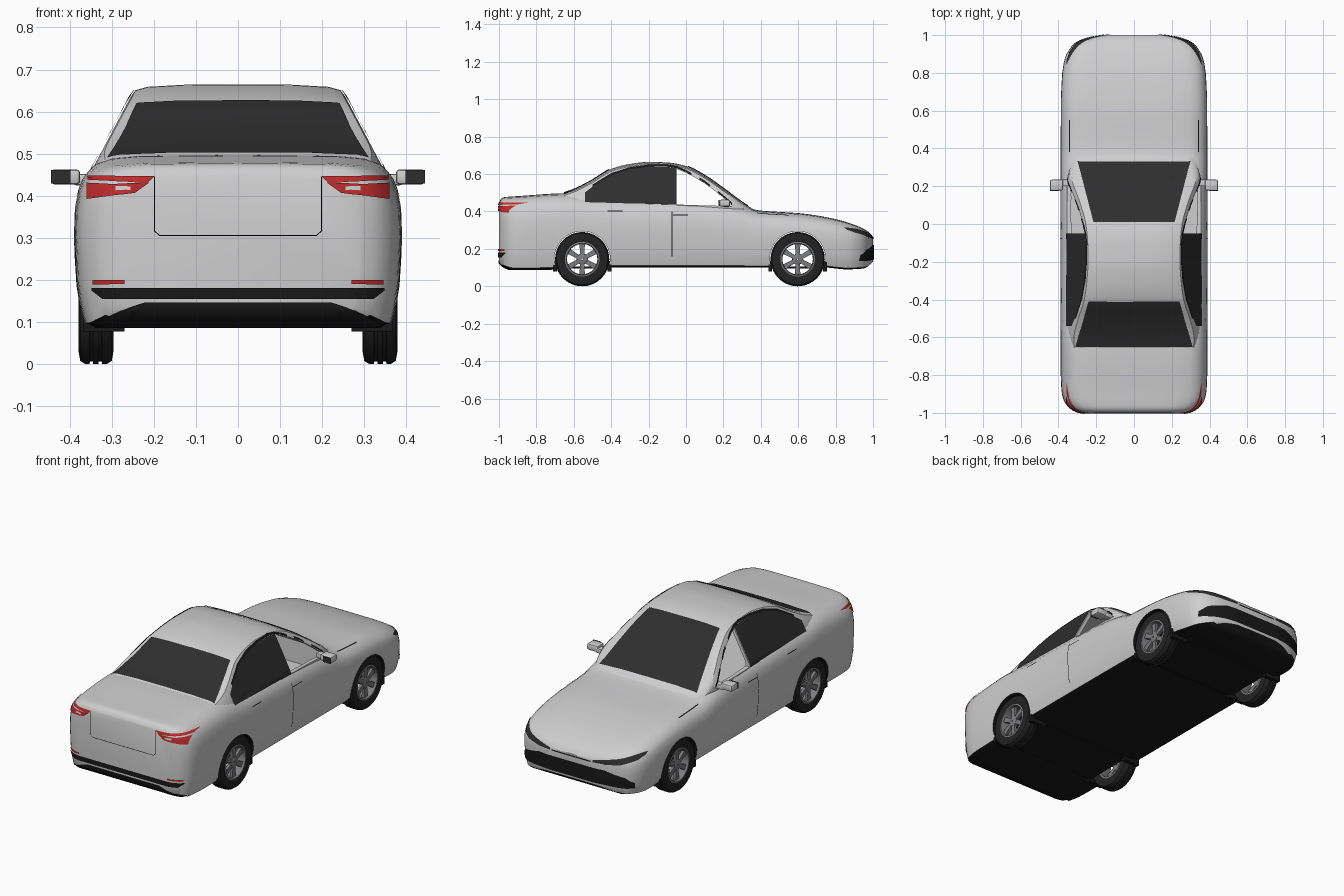
import bpy, bmesh, math
from mathutils import Vector
from mathutils.bvhtree import BVHTree

if "Cube" in bpy.data.objects:
    bpy.data.objects.remove(bpy.data.objects["Cube"])


def material(name, c):
    m = bpy.data.materials.new(name)
    m.diffuse_color = (*c, 1)
    m.use_nodes = True
    m.node_tree.nodes["Principled BSDF"].inputs["Base Color"].default_value = m.diffuse_color
    return m


PAINT = material("silver paint", (0.62, 0.62, 0.63))
BLACK = material("black plastic", (0.009, 0.009, 0.009))
GLASS = material("dark glass", (0.027, 0.027, 0.027))
RED = material("red lamp", (0.52, 0.025, 0.025))
RUBBER = material("tyre rubber", (0.016, 0.016, 0.016))
ALLOY = material("grey alloy", (0.2, 0.2, 0.21))


def finish(name, bm, mats, angle=35):
    bmesh.ops.recalc_face_normals(bm, faces=bm.faces)
    me = bpy.data.meshes.new(name)
    bm.to_mesh(me)
    bm.free()
    ob = bpy.data.objects.new(name, me)
    bpy.context.collection.objects.link(ob)
    for m in mats:
        me.materials.append(m)
    smooth(ob, angle)
    return ob


def smooth(ob, angle=35):
    bpy.ops.object.select_all(action='DESELECT')
    ob.select_set(True)
    bpy.context.view_layer.objects.active = ob
    bpy.ops.object.shade_smooth_by_angle(angle=math.radians(angle))


def curve(pts, t):
    """Monotone smooth interpolation through (t, value) points."""
    if t <= pts[0][0]:
        return pts[0][1]
    if t >= pts[-1][0]:
        return pts[-1][1]
    d = [(b[1] - a[1]) / (b[0] - a[0]) for a, b in zip(pts, pts[1:])]
    m = [d[0]] + [2 * a * b / (a + b) if a * b > 0 else 0 for a, b in zip(d, d[1:])] + [d[-1]]
    i = max(k for k in range(len(d)) if pts[k][0] <= t)
    h = pts[i + 1][0] - pts[i][0]
    s = (t - pts[i][0]) / h
    return (pts[i][1] * (1 + 2 * s) * (1 - s) ** 2 + h * m[i] * s * (1 - s) ** 2
            + pts[i + 1][1] * s * s * (3 - 2 * s) + h * m[i + 1] * s * s * (s - 1))


def loft(name, ys, section, mats=(PAINT, BLACK), dark_below=False):
    bm = bmesh.new()
    rings = []
    for y in ys:
        half = section(y)
        ring = half + [(-x, z) for x, z in reversed(half) if x > 1e-6]
        rings.append([bm.verts.new((x, y, z)) for x, z in ring])
    n = len(rings[0])
    for a, b in zip(rings, rings[1:]):
        for i in range(n):
            bm.faces.new((a[i], a[(i + 1) % n], b[(i + 1) % n], b[i]))
    bm.faces.new(rings[0])
    bm.faces.new(rings[-1])
    bmesh.ops.recalc_face_normals(bm, faces=bm.faces)
    bm.normal_update()
    for f in bm.faces:
        f.material_index = 1 if dark_below and f.normal.z < -0.6 else 0
    return finish(name, bm, mats)


def prism(name, outline, x, index):
    """Solid between -x and x with a side outline in y, z."""
    bm = bmesh.new()
    a, b = ([bm.verts.new((s * x, y, z)) for y, z in outline] for s in (-1, 1))
    n = len(a)
    fs = [bm.faces.new(a), bm.faces.new(b)]
    fs += [bm.faces.new((a[i], a[(i + 1) % n], b[(i + 1) % n], b[i])) for i in range(n)]
    for f in fs:
        f.material_index = index
    return finish(name, bm, (PAINT, BLACK))


def cut(ob, cutters):
    for c in cutters:
        mod = ob.modifiers.new("cut", 'BOOLEAN')
        mod.object, mod.operation, mod.solver = c, 'DIFFERENCE', 'EXACT'
        bpy.context.view_layer.objects.active = ob
        bpy.ops.object.modifier_apply(modifier=mod.name)
    smooth(ob)


def box(name, lo, hi, mat, bevel=0):
    bm = bmesh.new()
    bmesh.ops.create_cube(bm, size=1)
    for v in bm.verts:
        v.co = Vector([(l + h) / 2 + c * (h - l) for l, h, c in zip(lo, hi, v.co)])
    if bevel:
        bmesh.ops.bevel(bm, geom=bm.edges[:], offset=bevel, segments=2, affect='EDGES', profile=0.5)
    return finish(name, bm, (mat,))


# Lower body: rounded section scaled along plan width and side profile
TOP = [(-1, .445), (-.99, .465), (-.97, .475), (-.9, .48), (-.65, .495), (-.5, .482), (-.3, .475), (0, .465),
       (.2, .45), (.3, .43), (.38, .405), (.5, .396), (.6, .39), (.8, .358), (.92, .32), (.98, .287), (1, .262)]
BOTTOM = [(-1, .125), (-.97, .1), (-.92, .086), (-.72, .088), (-.65, .1), (.75, .1), (.85, .09), (.95, .095), (1, .13)]
WIDTH = [(-1, .29), (-.99, .318), (-.97, .347), (-.93, .374), (-.88, .384), (-.8, .388), (-.3, .39), (.6, .388),
         (.8, .38), (.88, .365), (.94, .33), (.97, .285), (.99, .22), (1, .15)]
SHAPE = [(0, 0), (.86, 0), (.94, .03), (.97, .15), (.987, .28), (1, .54), (.995, .69), (.975, .8),
         (.95, .86), (.92, .9), (.87, .95), (.77, .985), (.6, 1), (.3, 1.003), (0, 1.005)]


def body_section(y):
    w, b, t = curve(WIDTH, y), curve(BOTTOM, y), curve(TOP, y)
    return [(w * fx, b + fz * (t - b)) for fx, fz in SHAPE]


ends = [1, .997, .99, .98, .97, .955, .94, .92, .9, .88, .85]
body = loft("lower_body", [-e for e in ends] + [i * .04 for i in range(-20, 21)] + ends[::-1],
            body_section, dark_below=True)

# Cabin: roof, pillars and screens
ROOF = [(-.71, .465), (-.65, .5), (-.6, .517), (-.5, .568), (-.4, .628), (-.3, .654), (-.2, .665), (-.1, .662),
        (0, .643), (.1, .592), (.2, .523), (.3, .449), (.36, .412), (.4, .39)]
TAPER = [(-.71, .92), (-.55, 1), (.2, 1), (.3, .95), (.4, .84)]


def cabin_section(y, base=.37, inset=0):
    t, k = curve(ROOF, y) - inset, curve(TAPER, y)

    def side(z):
        return min(.356, .25 + (.645 - z) * .53) * k - inset
    zs = max(t - .03, base + .01)
    e = side(zs)
    return [(0, base), (side(base), base)] + [(side(base + (zs - base) * f), base + (zs - base) * f)
            for f in (.3, .5, .75, 1)] + [(e - .012, t - .014), (e - .04, t - .006), (e * .5, t - .001), (0, t)]


cabin = loft("cabin_shell", [-.71 + i * .03 for i in range(38)], cabin_section)

# Hollow interior, open front side windows and wheel tunnels
hollow = loft("cabin_cutter", [-.58 + i * .043 for i in range(21)], lambda y: cabin_section(y, .32, .02))
opening = prism("window_cutter", [(-.05, .437), (-.05, .627), (0, .607), (.05, .581), (.1, .55), (.15, .514),
                                  (.2, .473), (.25, .428)], .5, 0)
WHEELS = {"rear": -.555, "front": .597}
arches = [prism(n + "_arch_cutter", [(c + .149 * math.cos(i * math.pi / 24), .145 + .149 * math.sin(i * math.pi / 24))
                                     for i in range(48)], .6, 1) for n, c in WHEELS.items()]
cut(body, [hollow, opening] + arches)
cut(cabin, [hollow, opening])
for c in [hollow, opening] + arches:
    bpy.data.objects.remove(c)

# Thin plates laid on the bodywork
bpy.context.view_layer.update()
deps = bpy.context.evaluated_depsgraph_get()
trees = [BVHTree.FromObject(o, deps) for o in (body, cabin)]


def plate(name, axis, sign, stations, mat, mirror=False, off=.004):
    """Area given as (u, low, high) stations, projected along an axis.
    axis 0: u=y v=z, axis 1: u=x v=z, axis 2: u=y v=x."""
    bm = bmesh.new()
    cols = []
    for (u0, a0, b0), (u1, a1, b1) in zip(stations, stations[1:]):
        n = max(1, math.ceil(abs(u1 - u0) / .015))
        cols += [(u0 + (u1 - u0) * i / n, a0 + (a1 - a0) * i / n, b0 + (b1 - b0) * i / n) for i in range(n)]
    cols.append(stations[-1])
    rows = max(1, math.ceil(max(b - a for _, a, b in cols) / .015))
    d = Vector([-sign if i == axis else 0 for i in range(3)])
    for flip in ((1, -1) if mirror else (1,)):
        dd = Vector((d.x * flip, d.y, d.z))
        grid = []
        for u, a, b in cols:
            line = []
            for j in range(rows + 1):
                v = a + (b - a) * j / rows
                p = Vector(((0, u, v), (u, 0, v), (v, u, 0))[axis])
                p.x *= flip
                hits = [t.ray_cast(p - dd * 2, dd) for t in trees]
                hits = [h for h in hits if h[0]]
                if hits:
                    h = min(hits, key=lambda q: q[3])
                    nrm = h[1] if h[1].dot(dd) < 0 else -h[1]
                    line.append(bm.verts.new(h[0] + nrm * off))
                else:
                    line.append(None)
            grid.append(line)
        for g, k in zip(grid, grid[1:]):
            for j in range(rows):
                q = (g[j], g[j + 1], k[j + 1], k[j])
                if all(q):
                    bm.faces.new(q)
    return finish(name, bm, (mat,))


# Glass and roof trim
plate("windscreen", 2, 1, [(.01, -.215, .215), (.33, -.298, .298)], GLASS)
plate("rear_screen", 2, 1, [(-.65, -.31, .31), (-.41, -.24, .24)], GLASS)
plate("rear_side_window", 0, 1, [(-.54, .447, .5), (-.5, .446, .53), (-.4, .443, .592), (-.3, .44, .624),
                                 (-.2, .438, .637), (-.1, .437, .636), (-.05, .436, .629)], GLASS, True)
rail = [(-.5, .53), (-.4, .592), (-.3, .624), (-.2, .637), (-.1, .637), (-.05, .629), (0, .609), (.1, .552), (.2, .475),
        (.245, .435)]
plate("window_rail", 0, 1, [(y, z, z + .011) for y, z in rail], BLACK, True)

# Tail: lamps, reflectors, bumper strips, boot seam
plate("tail_lamp_upper", 1, -1, [(.2, .443, .446), (.215, .431, .446), (.355, .436, .446)], RED, True)
plate("tail_lamp_lower", 1, -1, [(.213, .43, .433), (.245, .407, .43), (.3, .4, .427), (.357, .392, .429)], RED, True)
plate("tail_lamp_bar", 1, -1, [(.255, .414, .422), (.29, .412, .422)], PAINT, True, .006)
plate("reflector", 1, -1, [(.27, .19, .2), (.343, .19, .2)], RED, True)
plate("bumper_strip", 1, -1, [(-.345, .175, .181), (-.32, .155, .181), (.32, .155, .181), (.345, .175, .181)], BLACK)
plate("rear_diffuser", 1, -1, [(-.34, .09, .1), (-.28, .09, .128), (-.22, .09, .147), (.22, .09, .147),
                               (.28, .09, .128), (.34, .09, .1)], BLACK)
plate("boot_seam_side", 1, -1, [(.197, .315, .444), (.2, .318, .444)], BLACK, True)
plate("boot_seam_corner", 1, -1, [(.186, .304, .307), (.2, .316, .319)], BLACK, True)
plate("boot_seam_base", 1, -1, [(-.187, .304, .307), (.187, .304, .307)], BLACK)

# Nose: headlamps, slot and grille
plate("headlamp", 1, 1, [(.13, .252, .262), (.2, .253, .275), (.28, .262, .292), (.34, .283, .31), (.355, .3, .312)],
      GLASS, True)
plate("bonnet_slot", 1, 1, [(-.12, .25, .257), (.12, .25, .257)], BLACK)
plate("grille", 1, 1, [(-.335, .135, .165), (-.3, .135, .195), (-.2, .142, .222), (.2, .142, .222), (.3, .135, .195),
                       (.335, .135, .165)], BLACK)

# Seams and handles
plate("door_seam", 0, 1, [(-.077, .16, .4), (-.073, .16, .4)], BLACK, True, .002)
plate("front_handle", 0, 1, [(-.07, .378, .382), (.01, .378, .382)], BLACK, True, .003)
plate("rear_handle", 0, 1, [(-.42, .4, .404), (-.34, .4, .404)], BLACK, True, .003)
plate("bonnet_seam", 2, 1, [(.38, .337, .341), (.55, .337, .341)], BLACK, True, .003)


def lathe(name, profile, s, y, mat, n=40):
    """Closed (x, radius) profile turned about the wheel axle."""
    bm = bmesh.new()
    rings = [[bm.verts.new((s * x, y + r * math.cos(a), .145 + r * math.sin(a))) for x, r in profile]
             for a in (2 * math.pi * i / n for i in range(n))]
    k = len(profile)
    for i in range(n):
        a, b = rings[i], rings[(i + 1) % n]
        for j in range(k):
            bm.faces.new((a[j], a[(j + 1) % k], b[(j + 1) % k], b[j]))
    return finish(name, bm, (mat,))


TYRE = [(.302, .092), (.296, .115), (.3, .137), (.31, .144), (.323, .145), (.324, .139), (.331, .139), (.332, .145),
        (.344, .145), (.345, .139), (.352, .139), (.353, .145), (.365, .144), (.375, .137), (.379, .115), (.374, .092)]
for s, side in ((1, "right"), (-1, "left")):
    for n, y in WHEELS.items():
        tag = f"{n}_{side}"
        lathe(tag + "_tyre", TYRE, s, y, RUBBER)
        lathe(tag + "_rim", [(.302, .093), (.374, .093), (.376, .085), (.366, .081), (.302, .083)], s, y, ALLOY)
        lathe(tag + "_hub", [(.345, .004), (.345, .03), (.366, .028), (.37, .018), (.37, .004)], s, y, ALLOY, 24)
        # Six tapered spokes
        bm = bmesh.new()
        for i in range(6):
            a = math.pi * i / 3 + math.pi / 6
            c = bmesh.ops.create_cube(bm, size=1)["verts"]
            for v in c:
                r = .052 + v.co.y * .064
                w = v.co.z * (.021 if v.co.y < 0 else .03)
                v.co = (s * (.357 + v.co.x * .016), y + r * math.cos(a) - w * math.sin(a),
                        .145 + r * math.sin(a) + w * math.cos(a))
        finish(tag + "_spokes", bm, (ALLOY,))
        # Arch liner flaps ahead of and behind the wheel
        for e, end in ((-1, "back"), (1, "fore")):
            ya, yb = sorted((y + e * .136, y + e * .157))
            xs = sorted((s * .27, s * .368))
            box(f"{tag}_{end}_flap", (xs[0], ya, .078), (xs[1], yb, .135), BLACK)
    # Door mirrors with glass facing the tail
    x0, x1 = sorted((s * .375, s * .445))
    box(side + "_mirror", (x0, .178, .427), (x1, .235, .463), PAINT, .009)
    x0, x1 = sorted((s * .335, s * .39))
    box(side + "_mirror_arm", (x0, .2, .425), (x1, .235, .452), PAINT, .005)
    x0, x1 = sorted((s * .398, s * .444))
    box(side + "_mirror_glass", (x0, .174, .429), (x1, .18, .461), GLASS)

# Floor panels bridging the wheel tunnels
for n, y in WHEELS.items():
    box(n + "_floor_panel", (-.285, y - .15, .094), (.285, y + .15, .106), BLACK)
